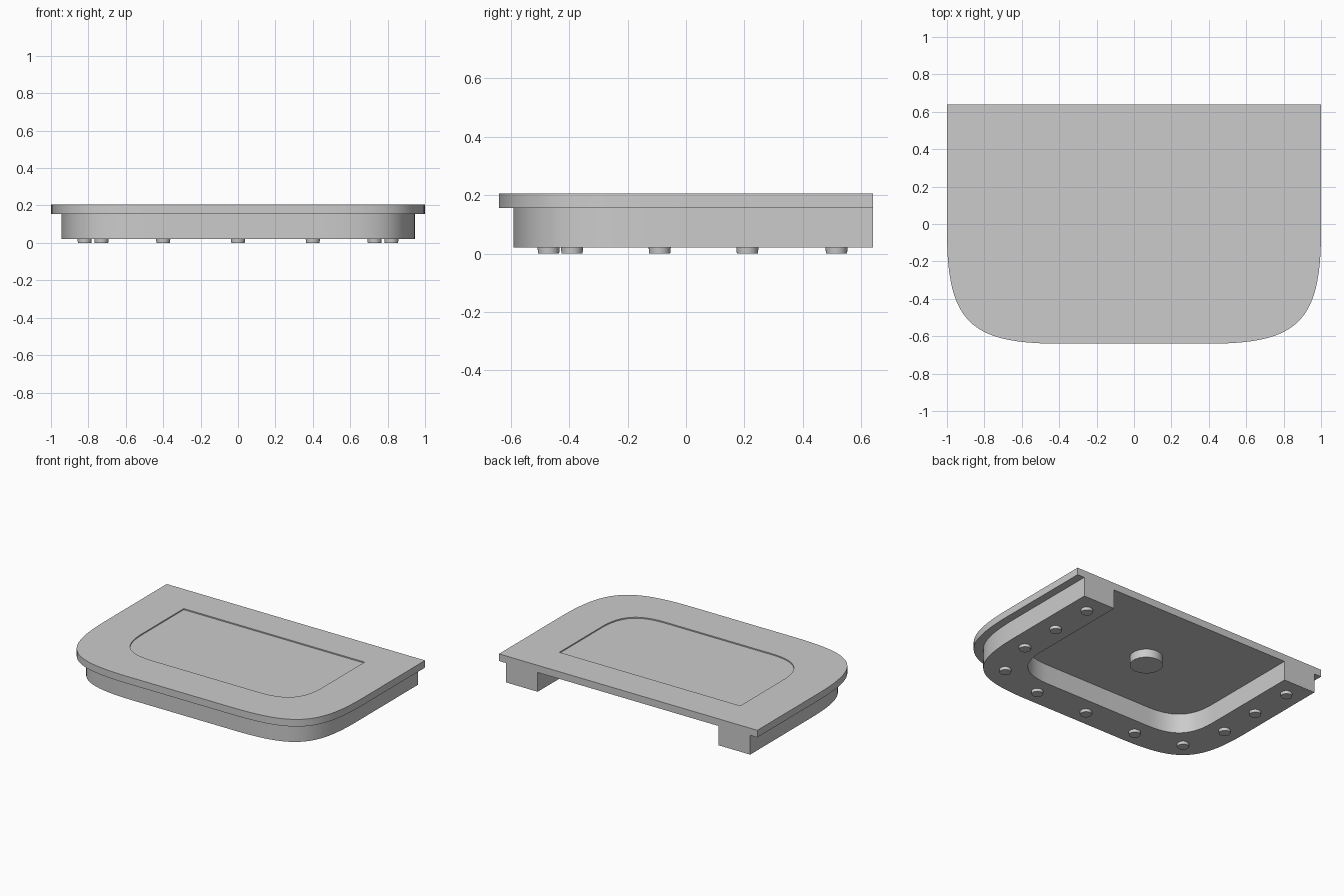
import bpy, bmesh
from mathutils import Vector
from mathutils.geometry import interpolate_bezier

cube = bpy.data.objects.get("Cube")
if cube:
    bpy.data.objects.remove(cube, do_unlink=True)

grey = bpy.data.materials.new("light grey")
grey.use_nodes = True
colour = (0.6, 0.6, 0.6, 1)
grey.diffuse_color = colour
grey.node_tree.nodes["Principled BSDF"].inputs["Base Color"].default_value = colour

TOP, SHELF, BASE = 0.205, 0.155, 0.02
BACK = 0.64


def u_path(half_width, front, back, size, pull):
    """Open path: back left, round the two soft front corners, to back right."""
    corner = Vector((half_width, front, 0))
    side = corner + Vector((0, size, 0))
    end = corner - Vector((size, 0, 0))
    curve = interpolate_bezier(side, side.lerp(corner, pull),
                               end.lerp(corner, pull), end, 24)
    left = [(half_width, back)] + [(p.x, p.y) for p in curve]
    return left + [(-x, y) for x, y in reversed(left)]


def finish(name, bm):
    bmesh.ops.recalc_face_normals(bm, faces=bm.faces)
    mesh = bpy.data.meshes.new(name)
    bm.to_mesh(mesh)
    bm.free()
    mesh.materials.append(grey)
    ob = bpy.data.objects.new(name, mesh)
    bpy.context.collection.objects.link(ob)
    return ob


def slab(name, outline, z0, z1):
    """Extrude a flat outline between two heights."""
    bm = bmesh.new()
    face = bm.faces.new([bm.verts.new((x, y, z0)) for x, y in outline])
    top = bmesh.ops.extrude_face_region(bm, geom=[face], use_keep_orig=True)["geom"]
    verts = [v for v in top if isinstance(v, bmesh.types.BMVert)]
    bmesh.ops.translate(bm, verts=verts, vec=(0, 0, z1 - z0))
    return finish(name, bm)


def disc(name, x, y, z0, z1, r0, r1):
    """Upright cylinder or taper between two heights."""
    bm = bmesh.new()
    bmesh.ops.create_cone(bm, cap_ends=True, segments=40, radius1=r0,
                          radius2=r1, depth=z1 - z0)
    bmesh.ops.translate(bm, verts=bm.verts, vec=(x, y, (z0 + z1) / 2))
    return finish(name, bm)


# Overhanging top plate with a shallow sunken panel
plate = slab("top_plate", u_path(1.0, -0.64, BACK, 0.6, 0.8), SHELF, TOP)
cutter = slab("panel_cutter", u_path(0.7, -0.355, 0.4, 0.29, 0.7),
              TOP - 0.008, TOP + 0.1)
cutter.hide_render = True
cut = plate.modifiers.new("sunken_panel", "BOOLEAN")
cut.operation = "DIFFERENCE"
cut.solver = "EXACT"
cut.object = cutter
bpy.context.view_layer.objects.active = plate
bpy.ops.object.modifier_apply(modifier=cut.name)
bpy.data.objects.remove(cutter, do_unlink=True)

# U-shaped wall under the plate, open at the back
outer = u_path(0.945, -0.59, BACK, 0.55, 0.8)
inner = u_path(0.7, -0.355, BACK, 0.29, 0.7)
parts = [plate, slab("base_wall", outer + inner[::-1], BASE, SHELF)]

# Round boss on the underside
parts.append(disc("under_boss", 0, 0.12, SHELF - 0.058, SHELF, 0.103, 0.103))

# Small round feet along the wall
spots = [(0, -0.47)]
for x, y in [(0.82, 0.515), (0.82, 0.21), (0.82, -0.09), (0.73, -0.39), (0.4, -0.47)]:
    spots += [(x, y), (-x, y)]
for i, (x, y) in enumerate(spots):
    parts.append(disc(f"foot_{i + 1}", x, y, 0, BASE, 0.036, 0.038))

# Smooth curved sides, crisp edges
bpy.ops.object.select_all(action="DESELECT")
for ob in parts:
    ob.select_set(True)
bpy.context.view_layer.objects.active = plate
bpy.ops.object.shade_smooth_by_angle()
